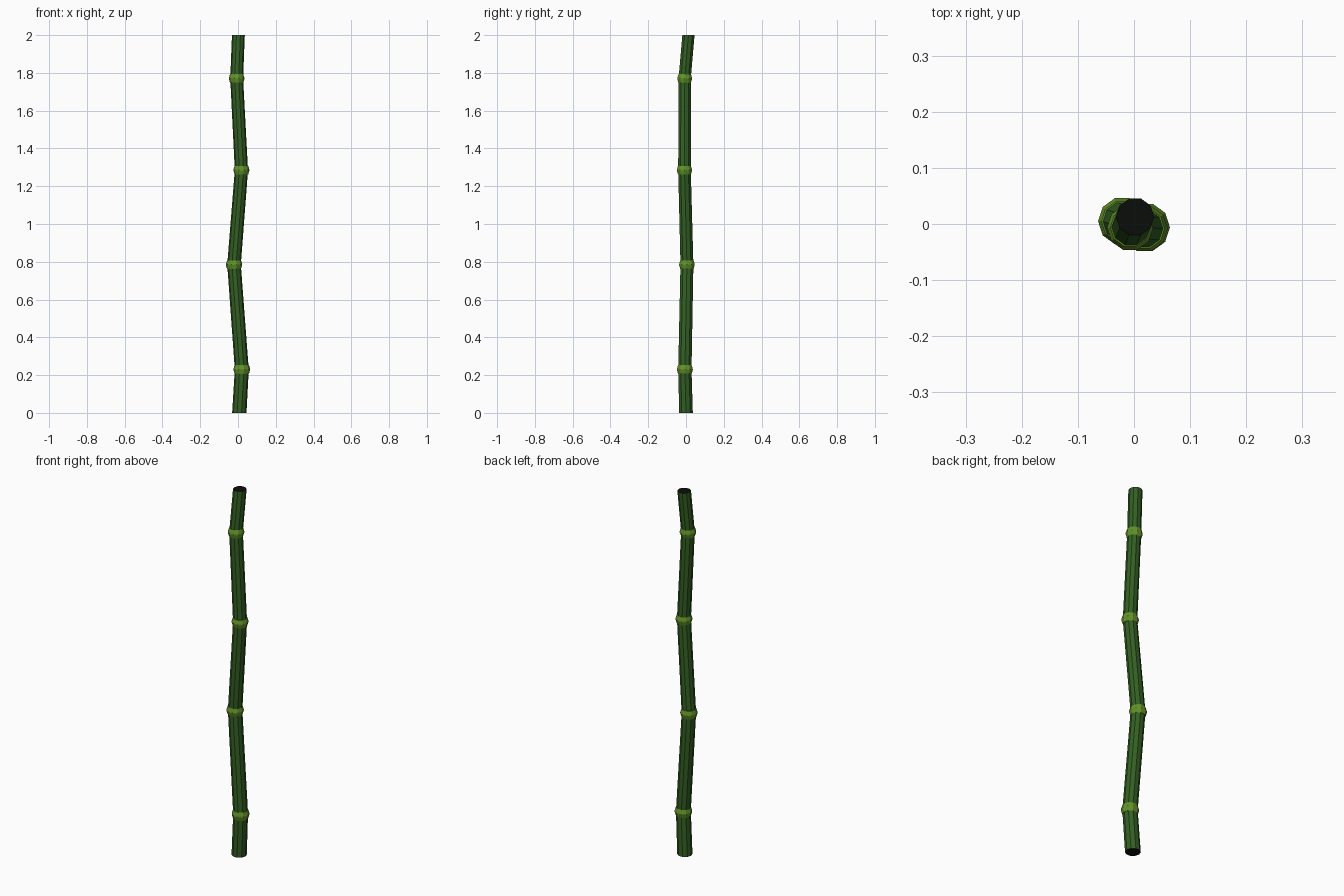
import bpy, bmesh, math
from mathutils import Vector

if "Cube" in bpy.data.objects:
    bpy.data.objects.remove(bpy.data.objects["Cube"])

SIDES = 10


def material(name, rgb):
    m = bpy.data.materials.new(name)
    m.diffuse_color = (*rgb, 1)
    m.use_nodes = True
    m.node_tree.nodes["Principled BSDF"].inputs["Base Color"].default_value = m.diffuse_color
    return m


stalk_green = material("dark green", (0.034, 0.115, 0.017))
joint_green = material("light green", (0.125, 0.29, 0.022))
hollow_black = material("hollow black", (0.003, 0.004, 0.003))

# Joint centres from the ground up, with stalk radius
path = [(0.007, 0.0, 0.0, 0.038), (0.02, -0.006, 0.23, 0.037),
        (-0.021, 0.005, 0.785, 0.036), (0.018, -0.008, 1.285, 0.035),
        (-0.007, -0.007, 1.77, 0.034), (0.002, 0.013, 2.0, 0.034)]
points = [Vector(p[:3]) for p in path]
radii = [p[3] for p in path]


def ring(bm, centre, axis, r):
    """Ring of vertices whose plane is square to axis."""
    rot = Vector((0, 0, 1)).rotation_difference(axis)
    return [bm.verts.new(centre + rot @ Vector((r * math.cos(a), r * math.sin(a), 0)))
            for a in (2 * math.pi * i / SIDES for i in range(SIDES))]


def loft(name, sections, mats, hollow=()):
    """Skin rings into a closed tube; hollow lists cap signs with a dark inset."""
    bm = bmesh.new()
    rings = [ring(bm, *s) for s in sections]
    for a, b in zip(rings, rings[1:]):
        for i in range(SIDES):
            j = (i + 1) % SIDES
            bm.faces.new((a[i], a[j], b[j], b[i]))
    caps = {-1: bm.faces.new(rings[0][::-1]), 1: bm.faces.new(rings[-1])}
    for sign in hollow:
        bmesh.ops.inset_individual(bm, faces=[caps[sign]], thickness=0.013)
        caps[sign].material_index = 1
    mesh = bpy.data.meshes.new(name)
    bm.to_mesh(mesh)
    bm.free()
    for m in mats:
        mesh.materials.append(m)
    obj = bpy.data.objects.new(name, mesh)
    bpy.context.collection.objects.link(obj)


# Straight stalk pieces between joints
up = Vector((0, 0, 1))
last = len(points) - 2
for i in range(last + 1):
    hollow = [s for s, use in ((-1, i == 0), (1, i == last)) if use]
    loft(f"stalk_section_{i + 1}",
         [(points[i], up, radii[i]), (points[i + 1], up, radii[i + 1])],
         [stalk_green, hollow_black], hollow)

# Bulging joint rings
for i in range(1, len(points) - 1):
    axis = ((points[i + 1] - points[i]).normalized()
            + (points[i] - points[i - 1]).normalized()).normalized()
    loft(f"joint_{i}",
         [(points[i] + axis * h, axis, radii[i] + dr)
          for h, dr in ((-0.023, 0.001), (-0.003, 0.007), (0.003, 0.007), (0.023, 0.001))],
         [joint_green])
